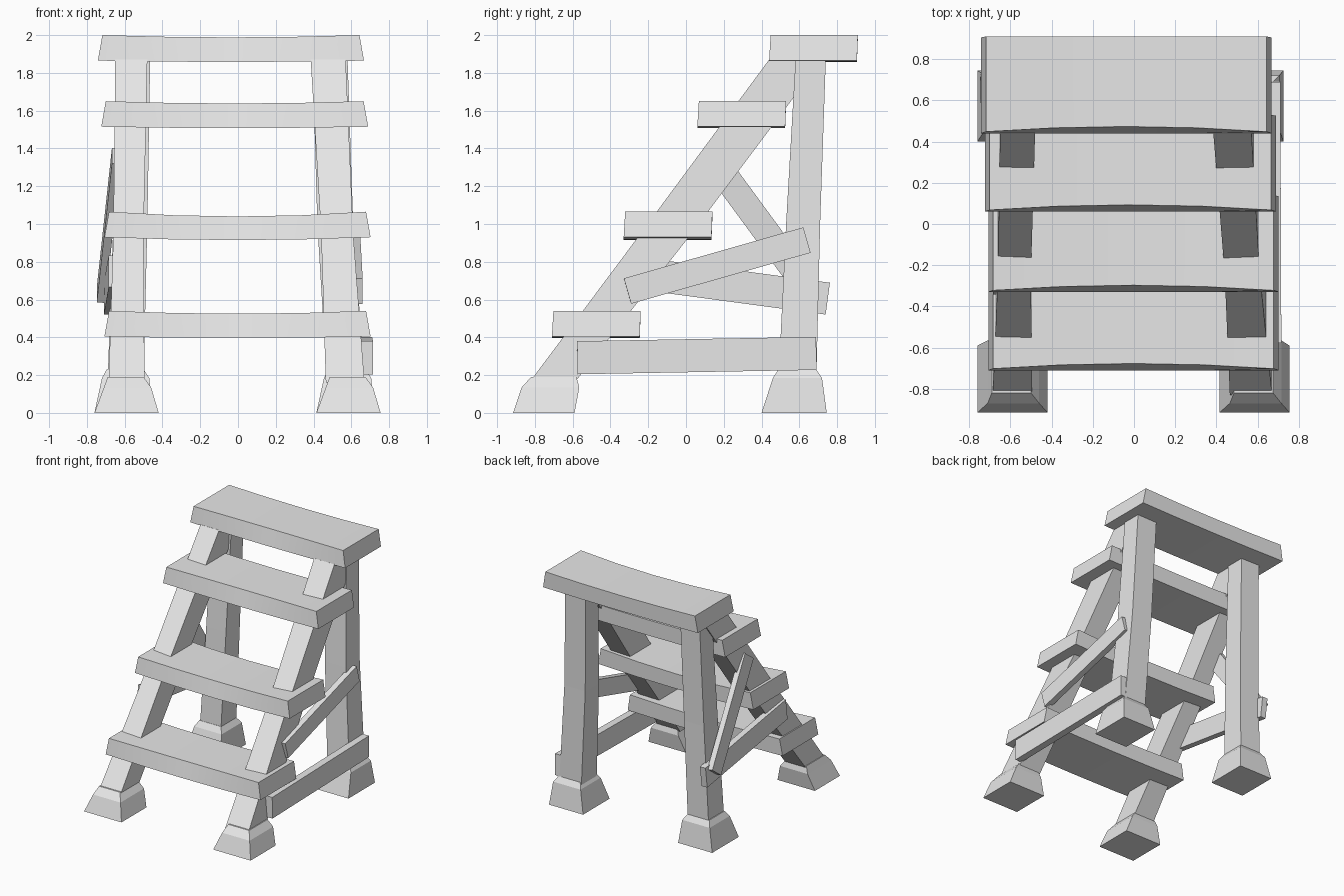
import bpy, bmesh
from mathutils import Vector

cube = bpy.data.objects.get("Cube")
if cube:
    bpy.data.objects.remove(cube, do_unlink=True)

grey = bpy.data.materials.new("plain grey")
grey.use_nodes = True
grey.diffuse_color = (0.8, 0.8, 0.8, 1)
grey.node_tree.nodes["Principled BSDF"].inputs["Base Color"].default_value = (0.8, 0.8, 0.8, 1)


def loft(name, rings, smooth=False):
    """Join four-cornered rings into a closed solid."""
    bm = bmesh.new()
    rows = [[bm.verts.new(p) for p in ring] for ring in rings]
    for a, b in zip(rows, rows[1:]):
        for i in range(4):
            j = (i + 1) % 4
            bm.faces.new((a[i], a[j], b[j], b[i]))
    bm.faces.new(rows[0])
    bm.faces.new(rows[-1])
    bmesh.ops.recalc_face_normals(bm, faces=bm.faces)
    mesh = bpy.data.meshes.new(name)
    bm.to_mesh(mesh)
    bm.free()
    mesh.materials.append(grey)
    obj = bpy.data.objects.new(name, mesh)
    bpy.context.collection.objects.link(obj)
    if smooth:
        bpy.ops.object.select_all(action='DESELECT')
        obj.select_set(True)
        bpy.context.view_layer.objects.active = obj
        bpy.ops.object.shade_smooth_by_angle()
    return obj


def level(x0, x1, y0, y1, z):
    return [(x0, y0, z), (x1, y0, z), (x1, y1, z), (x0, y1, z)]


def plank(name, x0, x1, y, z, sag):
    """Tread with splayed ends, a sagging middle and a hollow front edge."""
    rings = []
    for t in (0, 0.25, 0.5, 0.75, 1):
        dip = 1 - (2 * t - 1) ** 2
        splay = 0.012 * (2 * t - 1)
        x = x0 + (x1 - x0) * t
        top, low = z + 0.135 - sag * dip, z - 0.6 * sag * dip
        rings.append([(x + splay, y, low), (x - splay, y + 0.008 + 0.025 * dip, top),
                      (x - splay, y + 0.47, top), (x + splay, y + 0.465, low)])
    loft(name, rings, True)


def beam(name, a, b, height, thick):
    """Flat board between two points, standing on edge."""
    a, b = Vector(a), Vector(b)
    axis = (b - a).normalized()
    up = axis.cross(Vector((1, 0, 0))).normalized() * height / 2
    side = up.cross(axis).normalized() * thick / 2
    loft(name, [[p - up - side, p + up - side, p + up + side, p - up + side] for p in (a, b)])


# Treads
plank("bottom_step", -0.695, 0.69, -0.71, 0.405, 0.015)
plank("second_step", -0.695, 0.69, -0.33, 0.93, 0.025)
plank("third_step", -0.712, 0.677, 0.06, 1.515, 0.012)
plank("top_step", -0.73, 0.655, 0.44, 1.865, 0.012)

# Sloping front legs
loft("front_right_leg", [level(-0.685, -0.495, -0.83, -0.59, 0.16),
                         level(-0.66, -0.5, -0.24, 0.03, 0.95),
                         level(-0.65, -0.48, 0.44, 0.72, 1.87)])
loft("front_left_leg", [level(0.465, 0.67, -0.83, -0.59, 0.16),
                        level(0.44, 0.61, -0.24, 0.03, 0.95),
                        level(0.385, 0.57, 0.44, 0.72, 1.87)])

# Upright rear legs
loft("rear_right_leg", [level(-0.69, -0.5, 0.49, 0.69, 0.18),
                        level(-0.66, -0.48, 0.53, 0.71, 1.0),
                        level(-0.64, -0.465, 0.58, 0.74, 1.87)])
loft("rear_left_leg", [level(0.47, 0.67, 0.49, 0.69, 0.18),
                       level(0.42, 0.61, 0.53, 0.71, 1.0),
                       level(0.395, 0.58, 0.58, 0.74, 1.87)])

# Flared feet with a bevelled collar
for side, x0, x1 in (("right", -0.76, -0.42), ("left", 0.415, 0.755)):
    loft("front_" + side + "_foot", [level(x0, x1, -0.915, -0.59, 0),
                                     level(x0 + 0.05, x1 - 0.04, -0.87, -0.565, 0.135),
                                     level(x0 + 0.07, x1 - 0.08, -0.82, -0.58, 0.19)])
    loft("rear_" + side + "_foot", [level(x0, x1 - 0.03, 0.4, 0.745, 0),
                                    level(x0 + 0.04, x1 - 0.05, 0.46, 0.72, 0.185),
                                    level(x0 + 0.065, x1 - 0.08, 0.49, 0.69, 0.23)])

# Side braces
beam("left_lower_brace", (0.685, -0.575, 0.292), (0.68, 0.69, 0.315), 0.175, 0.06)
beam("left_upper_brace", (0.635, -0.31, 0.645), (0.62, 0.64, 0.915), 0.14, 0.05)
beam("right_lower_brace", (-0.66, -0.33, 0.75), (-0.685, 0.75, 0.605), 0.17, 0.05)
beam("right_steep_brace", (-0.645, 0.13, 1.36), (-0.725, 0.67, 0.625), 0.14, 0.045)
